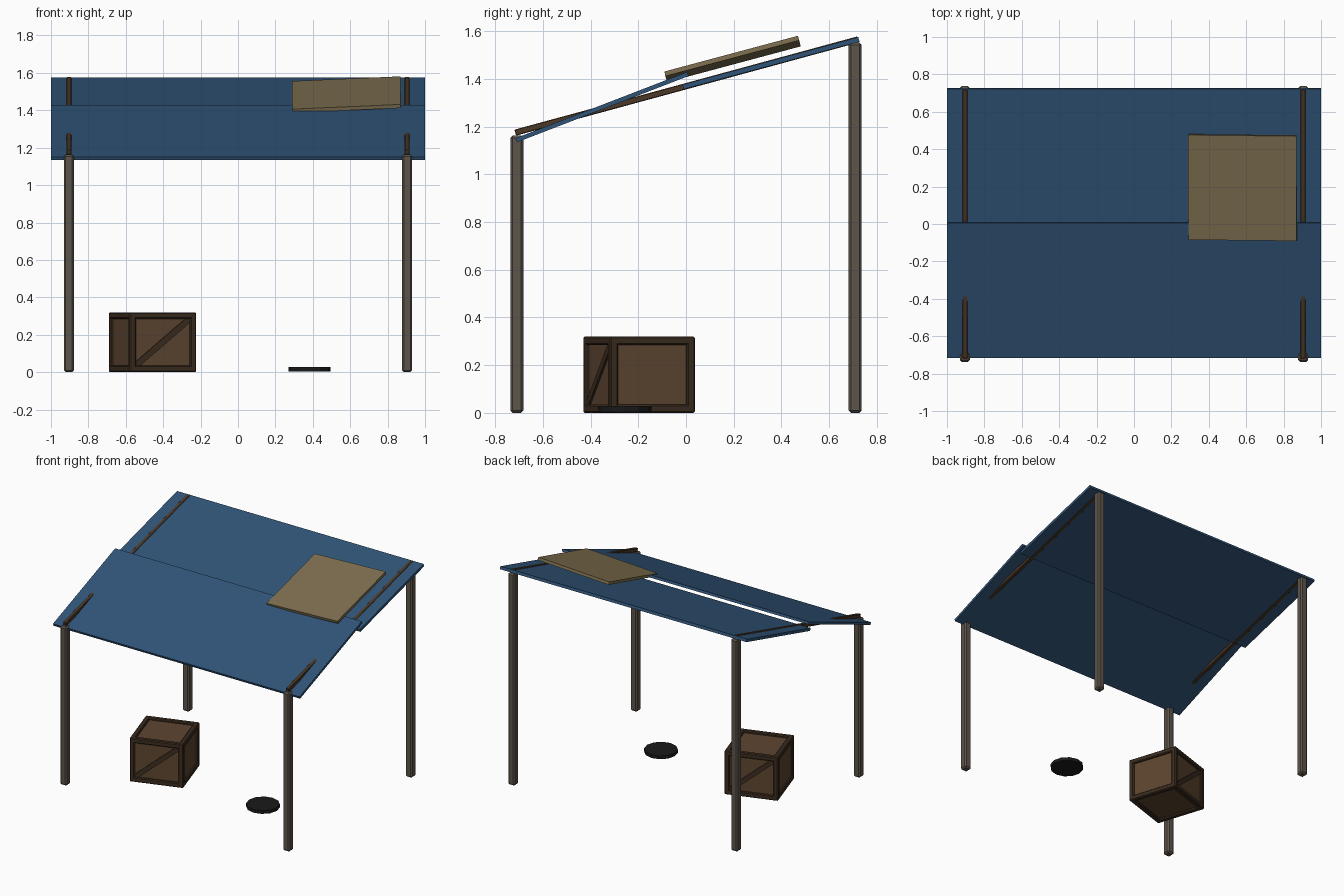
import bpy, bmesh
from math import radians, atan2, hypot, pi
from mathutils import Matrix, Vector

if "Cube" in bpy.data.objects:
    bpy.data.objects.remove(bpy.data.objects["Cube"])


def material(name, rgb):
    m = bpy.data.materials.new(name)
    m.diffuse_color = (*rgb, 1)
    m.use_nodes = True
    m.node_tree.nodes["Principled BSDF"].inputs["Base Color"].default_value = m.diffuse_color
    return m


POST = material("weathered_wood", (0.11, 0.09, 0.07))
RAIL = material("dark_wood", (0.07, 0.04, 0.02))
TARP = material("blue_sheet", (0.03, 0.09, 0.19))
BOARD = material("plywood", (0.21, 0.16, 0.08))
PANEL = material("crate_wood", (0.11, 0.06, 0.03))
FRAME = material("crate_frame_wood", (0.045, 0.026, 0.014))
BLACK = material("black_iron", (0.01, 0.01, 0.011))


def finish(name, bm, mat, matrix=Matrix(), bevel=0):
    if bevel:
        bmesh.ops.bevel(bm, geom=bm.edges[:], offset=bevel, segments=1,
                        affect='EDGES', profile=0.5)
    mesh = bpy.data.meshes.new(name)
    bm.to_mesh(mesh)
    bm.free()
    mesh.materials.append(mat)
    ob = bpy.data.objects.new(name, mesh)
    bpy.context.collection.objects.link(ob)
    ob.matrix_world = matrix
    return ob


def box(name, size, matrix, mat, bevel=0):
    bm = bmesh.new()
    bmesh.ops.create_cube(bm, size=1)
    bmesh.ops.scale(bm, vec=size, verts=bm.verts)
    return finish(name, bm, mat, matrix, bevel)


def at(x, y, z):
    return Matrix.Translation((x, y, z))


def sloped(name, x, width, thick, a, b, mat, bevel=0):
    """Box whose centre line runs from (y, z) point a to b."""
    dy, dz = b[0] - a[0], b[1] - a[1]
    m = at(x, (a[0] + b[0]) / 2, (a[1] + b[1]) / 2) @ Matrix.Rotation(atan2(dz, dy), 4, 'X')
    return box(name, (width, hypot(dy, dz), thick), m, mat, bevel)


# Posts and sloping rails
for side, x in (("left", -0.904), ("right", 0.904)):
    for end, y, h in (("front", -0.709, 1.163), ("back", 0.709, 1.553)):
        box(f"{end}_{side}_post", (0.055, 0.055, h), at(x, y, h / 2), POST, 0.01)
    sloped(f"{side}_rail", x, 0.026, 0.026, (-0.716, 1.175), (0.722, 1.566), RAIL, 0.003)

# Two overlapping roof sheets
sloped("front_roof_sheet", 0, 2.0, 0.018, (-0.712, 1.143), (0.008, 1.421), TARP)
sloped("back_roof_sheet", 0, 2.0, 0.02, (-0.012, 1.367), (0.725, 1.566), TARP)

# Loose plywood patch lying on the roof
patch = (at(0.58, 0.195, 1.484) @ Matrix.Rotation(radians(-0.6), 4, 'Z')
         @ Matrix.Rotation(radians(-2.5), 4, 'Y') @ Matrix.Rotation(radians(15), 4, 'X'))
box("roof_patch_board", (0.58, 0.58, 0.02), patch, BOARD)

# Crate: recessed core, twelve edge battens, diagonal braces front and back
W, H, T = 0.374, 0.32, 0.035
crate = at(-0.457, -0.197, H / 2) @ Matrix.Rotation(radians(18), 4, 'Z')
box("crate_core", (W - 0.03, W - 0.03, H - 0.03), crate, PANEL)
dims = (W, W, H)
for axis in range(3):
    o1, o2 = [i for i in range(3) if i != axis]
    for s1 in (-1, 1):
        for s2 in (-1, 1):
            size = [T, T, T]
            size[axis] = dims[axis]
            pos = Vector((0, 0, 0))
            pos[o1] = s1 * (dims[o1] - T) / 2
            pos[o2] = s2 * (dims[o2] - T) / 2
            box("crate_batten", size, crate @ Matrix.Translation(pos), FRAME, 0.006)
run, rise = W - 2 * T, H - 2 * T
for name, turn in (("crate_front_brace", 0), ("crate_back_brace", pi)):
    m = (crate @ Matrix.Rotation(turn, 4, 'Z') @ at(0, -W / 2 + 0.014, 0)
         @ Matrix.Rotation(-atan2(rise, run), 4, 'Y'))
    box(name, (hypot(run, rise), 0.016, 0.032), m, FRAME)

# Flat round plate on the ground
bm = bmesh.new()
bmesh.ops.create_cone(bm, cap_ends=True, segments=12, radius1=0.112, radius2=0.112, depth=0.024)
finish("ground_plate", bm, BLACK, at(0.383, -0.257, 0.016))
